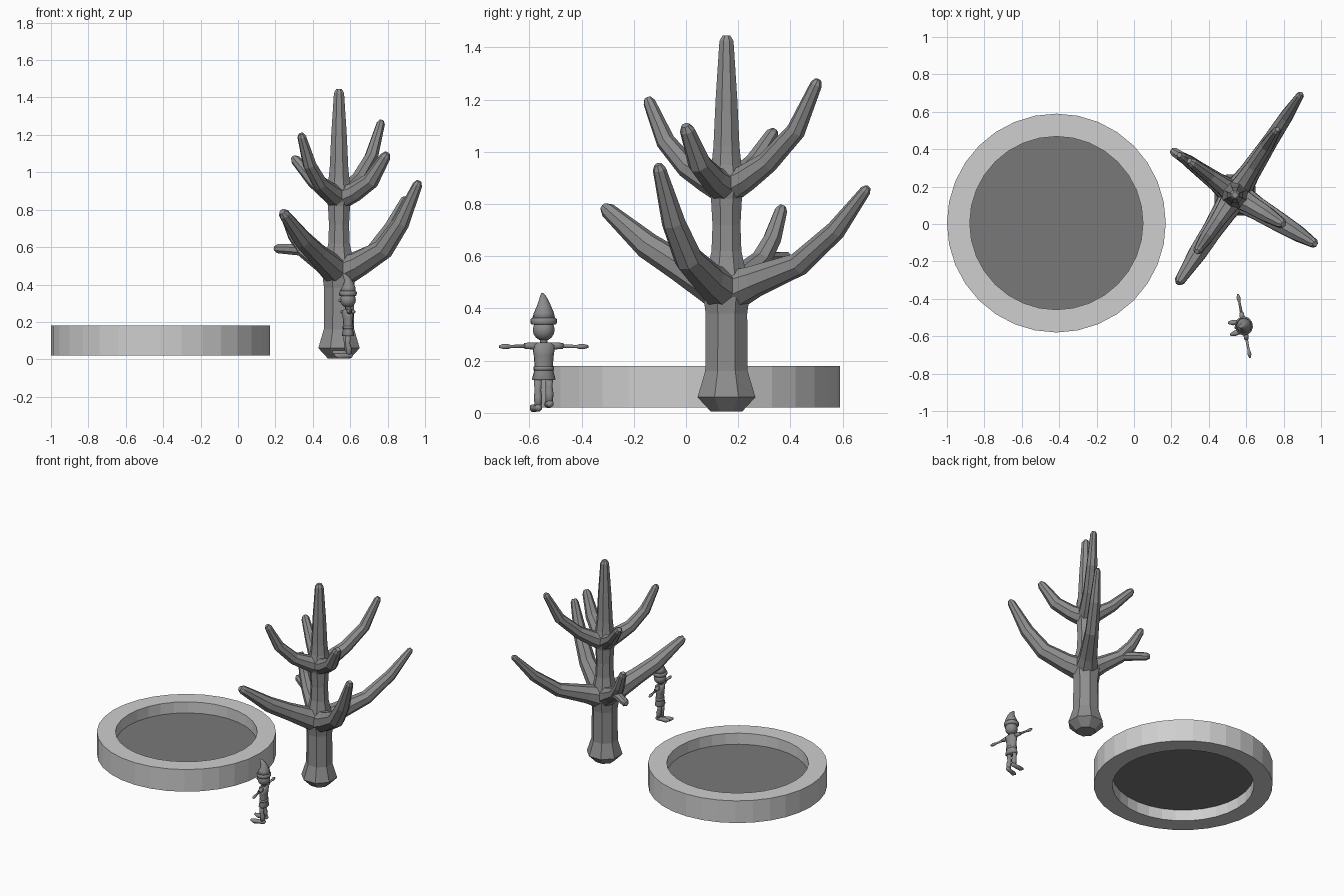
import bpy, bmesh, math
from mathutils import Vector

if "Cube" in bpy.data.objects:
    bpy.data.objects.remove(bpy.data.objects["Cube"])


def material(name, v):
    m = bpy.data.materials.new(name)
    m.diffuse_color = (v, v, v, 1)
    m.use_nodes = True
    m.node_tree.nodes["Principled BSDF"].inputs["Base Color"].default_value = m.diffuse_color
    return m


STONE = material("pale stone", 0.62)
WATER = material("dark water", 0.19)
BARK = material("bark grey", 0.27)
CLOTH = material("figure grey", 0.26)


def finish(bm, name, mat, smooth=False):
    bmesh.ops.recalc_face_normals(bm, faces=bm.faces)
    me = bpy.data.meshes.new(name)
    bm.to_mesh(me)
    bm.free()
    me.materials.append(mat)
    for p in me.polygons:
        p.use_smooth = smooth
    ob = bpy.data.objects.new(name, me)
    bpy.context.collection.objects.link(ob)
    return ob


def tube(bm, path, radii, sides=8, flat=1.0, side=None):
    """Closed tube through the path; flat squashes it across the side vector."""
    pts = [Vector(p) for p in path]
    n = len(pts)
    u, rings = None, []
    for i, p in enumerate(pts):
        t = (pts[min(i + 1, n - 1)] - pts[max(i - 1, 0)]).normalized()
        if u is None:
            u = Vector(side) if side else (Vector((1, 0, 0)) if abs(t.z) > 0.8 else Vector((0, 0, 1)))
        u = (u - t * u.dot(t)).normalized()
        w = t.cross(u)
        rings.append([bm.verts.new(p + radii[i] * (math.cos(a) * u + flat * math.sin(a) * w))
                      for a in (2 * math.pi * (k + 0.5) / sides for k in range(sides))])
    for a, b in zip(rings, rings[1:]):
        for k in range(sides):
            j = (k + 1) % sides
            bm.faces.new((a[k], a[j], b[j], b[k]))
    bm.faces.new(rings[0][::-1])
    bm.faces.new(rings[-1])


def rounded(path, radii):
    """Add a small bevelled cap at the tip of a path."""
    a, b = Vector(path[-2]), Vector(path[-1])
    d = (b - a).normalized()
    r = radii[-1]
    return (list(path[:-1]) + [b - d * r * 0.5, b + d * r * 0.3],
            list(radii[:-1]) + [r, r * 0.55])


# ---- round basin: square ring section revolved, with a water disc half way up
CX, CY, SEG = -0.415, 0.005, 32
bm = bmesh.new()
section = [(0.585, 0.02), (0.585, 0.18), (0.463, 0.18), (0.463, 0.02)]
cols = [[bm.verts.new((CX + r * math.cos(a), CY + r * math.sin(a), z)) for r, z in section]
        for a in (2 * math.pi * i / SEG for i in range(SEG))]
for i in range(SEG):
    a, b = cols[i], cols[(i + 1) % SEG]
    for k in range(4):
        j = (k + 1) % 4
        bm.faces.new((a[k], b[k], b[j], a[j]))
finish(bm, "basin_rim", STONE)

bm = bmesh.new()
bm.faces.new([bm.verts.new((CX + 0.464 * math.cos(a), CY + 0.464 * math.sin(a), 0.10))
              for a in (2 * math.pi * i / SEG for i in range(SEG))])
finish(bm, "basin_water", WATER)

# ---- bare tree: trunk
TX, TY = 0.54, 0.155
trunk = [(0.005, 0.065), (0.06, 0.12), (0.16, 0.088), (0.38, 0.086), (0.46, 0.098),
         (0.54, 0.08), (0.62, 0.062), (0.72, 0.058), (0.82, 0.064), (0.88, 0.08),
         (0.95, 0.062), (1.02, 0.054), (1.2, 0.045), (1.40, 0.031), (1.425, 0.029), (1.445, 0.016)]
bm = bmesh.new()
tube(bm, [(TX, TY, z) for z, r in trunk], [r for z, r in trunk])
finish(bm, "tree_trunk", BARK)

# ---- branches: tip x, tip y, then (distance out, height, radius) steps
branches = {
    "lower_branch_front_left": (0.24, -0.31, [(0, .46, .085), (.10, .505, .07), (.22, .565, .058),
                                              (.36, .64, .052), (.555, .785, .03)]),
    "lower_branch_front_right": (0.965, -0.105, [(0, .46, .085), (.13, .51, .066), (.28, .59, .056),
                                                 (.39, .73, .046), (.5, .945, .026)]),
    "lower_branch_back_right": (0.892, 0.694, [(0, .46, .085), (.13, .505, .062), (.33, .57, .046),
                                               (.5, .70, .038), (.642, .86, .021)]),
    "upper_branch_front_left": (0.338, -0.145, [(0, .86, .065), (.09, .895, .052), (.18, .94, .042),
                                                (.28, 1.04, .037), (.36, 1.20, .024)]),
    "upper_branch_front_right": (0.795, 0.0, [(0, .86, .065), (.10, .895, .052), (.2, .955, .045),
                                              (.3, 1.095, .029)]),
    "upper_branch_back_right": (0.766, 0.504, [(0, .86, .065), (.09, .90, .052), (.19, .96, .042),
                                               (.32, 1.08, .037), (.42, 1.27, .023)]),
    "upper_branch_back_left": (0.30, 0.335, [(0, .86, .065), (.08, .90, .048), (.17, .955, .038),
                                             (.3, 1.075, .027)]),
}
for name, (x, y, steps) in branches.items():
    far = steps[-1][0]
    path = [(TX + (x - TX) * d / far, TY + (y - TY) * d / far, z) for d, z, r in steps]
    bm = bmesh.new()
    tube(bm, *rounded(path, [s[2] for s in steps]))
    finish(bm, name, BARK)

# forked lower branch at the back left
bm = bmesh.new()
tube(bm, *rounded([(TX, TY, .46), (.45, .22, .52), (.36, .285, .58), (.30, .33, .665), (.245, .367, .785)],
                  [.08, .055, .043, .036, .025]))
tube(bm, *rounded([(.40, .26, .555), (.34, .30, .585), (.205, .392, .592)], [.035, .033, .026]))
finish(bm, "lower_branch_back_left", BARK)

# ---- small figure facing -x: f = forward, s = sideways
F = Vector((-0.98, -0.19, 0))
S = Vector((0.19, -0.98, 0))
BASE = Vector((0.588, -0.545, 0))


def at(f, s, z):
    return BASE + F * f + S * s + Vector((0, 0, z))


def stack(name, rows, flat, sides=12):
    """Upright part from (forward, height, radius) rows."""
    bm = bmesh.new()
    tube(bm, [at(f, 0, z) for f, z, r in rows], [r for f, z, r in rows], sides, flat, S)
    finish(bm, name, CLOTH, True)


stack("figure_tunic", [(0, .125, .043), (0, .13, .046), (0, .165, .036), (0, .175, .035),
                       (0, .22, .039), (0, .258, .045), (0, .27, .028)], 0.7)
stack("figure_belt", [(0, .163, .040), (0, .178, .040)], 0.72)
stack("figure_neck", [(0, .26, .015), (0, .295, .015)], 1.0, 8)
stack("figure_hat_band", [(0, .338, .046), (0, .342, .050), (0, .358, .052), (0, .364, .046)], 0.92)
stack("figure_hat", [(0, .36, .045), (-.004, .385, .038), (-.002, .41, .027), (.006, .432, .018),
                     (.018, .448, .011), (.026, .457, .005)], 0.95)

# head and nose
bm = bmesh.new()
for pos, r in ((at(0, 0, .318), .042), (at(.043, 0, .315), .009)):
    ball = bmesh.ops.create_uvsphere(bm, u_segments=12, v_segments=8, radius=r)
    bmesh.ops.translate(bm, verts=ball["verts"], vec=pos)
finish(bm, "figure_head", CLOTH, True)

for side, label, lift in ((1, "left", 0.0), (-1, "right", 0.015)):
    # arm with sleeve, cuff and flat hand
    bm = bmesh.new()
    tube(bm, [at(0, side * d, z) for d, z in ((.02, .255), (.055, .257), (.075, .256))],
         [.016, .014, .012])
    tube(bm, [at(0, side * d, z) for d, z in ((.06, .256), (.13, .254), (.137, .254), (.155, .254), (.174, .254))],
         [.0085, .0065, .0095, .011, .005])
    finish(bm, label + "_arm", CLOTH, True)
    # leg and boot
    bm = bmesh.new()
    s = side * .022
    tube(bm, [at(.004, s, .14), at(.006, s, .085 + lift), at(0, s, .06 + lift), at(0, s, .015 + lift)],
         [.017, .014, .017, .014])
    tube(bm, [at(f, s * (1 + 6 * max(f, 0)), z + lift) for f, z in
              ((-.02, .02), (-.01, .02), (.025, .018), (.055, .018), (.08, .024))],
         [.008, .015, .014, .016, .007])
    finish(bm, label + "_leg", CLOTH, True)
